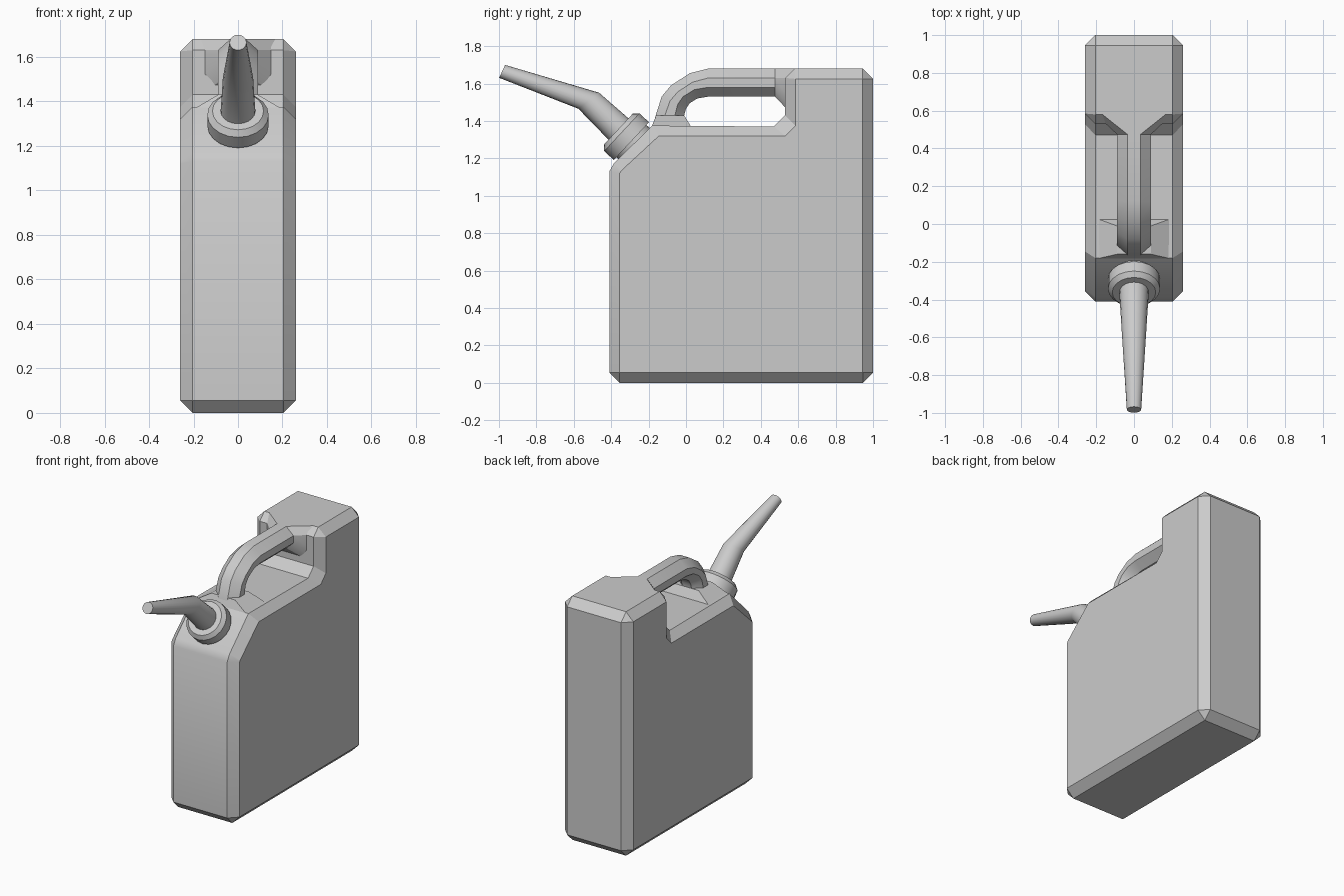
import bpy, bmesh, math
from mathutils import Vector

if "Cube" in bpy.data.objects:
    bpy.data.objects.remove(bpy.data.objects["Cube"])


def loft(name, rings):
    """Skin a list of equally sized point rings, cap both ends."""
    bm = bmesh.new()
    vs = [[bm.verts.new(p) for p in r] for r in rings]
    n = len(rings[0])
    for a, b in zip(vs, vs[1:]):
        for i in range(n):
            j = (i + 1) % n
            bm.faces.new((a[i], a[j], b[j], b[i]))
    bm.faces.new(vs[0])
    bm.faces.new(vs[-1])
    bmesh.ops.remove_doubles(bm, verts=bm.verts, dist=0.0005)
    bmesh.ops.recalc_face_normals(bm, faces=bm.faces)
    me = bpy.data.meshes.new(name)
    bm.to_mesh(me)
    bm.free()
    ob = bpy.data.objects.new(name, me)
    bpy.context.collection.objects.link(ob)
    bpy.ops.object.select_all(action='DESELECT')
    ob.select_set(True)
    bpy.context.view_layer.objects.active = ob
    bpy.ops.object.shade_smooth_by_angle(angle=math.radians(30))
    return ob


# Can body: side profile (y, z), outer outline paired with chamfered side face
profile = [
    ((-0.355, 0), (-0.355, 0.055)),
    ((0.945, 0), (0.945, 0.055)),
    ((1, 0.055), (0.945, 0.055)),
    ((1, 1.625), (0.945, 1.625)),
    ((0.945, 1.68), (0.945, 1.625)),
    ((0.58, 1.68), (0.585, 1.625)),
    ((0.53, 1.63), (0.585, 1.625)),
    ((0.53, 1.43), (0.585, 1.375)),
    ((0.47, 1.37), (0.53, 1.32)),
    ((-0.18, 1.375), (-0.145, 1.32)),
    ((-0.385, 1.175), (-0.345, 1.135)),
    ((-0.41, 1.13), (-0.355, 1.12)),
    ((-0.41, 0.055), (-0.355, 0.055)),
]
loft("can_body", [[(x, *pair[k]) for pair in profile]
                  for x, k in ((-0.26, 1), (-0.205, 0), (0.205, 0), (0.26, 1))])


# Handle: eight-sided section between an outer and an inner point (y, z)
def handle_ring(outer, inner, half=0.09, flat=0.035):
    o, i = Vector((0, *outer)), Vector((0, *inner))
    c = (i - o).normalized() * 0.05
    x = Vector((1, 0, 0))
    return [o - x * flat, o + x * flat, o + c + x * half, i - c + x * half,
            i + x * flat, i - x * flat, i - c - x * half, o + c - x * half]


handle_path = [
    ((-0.18, 1.36), (-0.01, 1.36)), ((-0.165, 1.42), (-0.01, 1.43)),
    ((-0.13, 1.53), (0.0, 1.465)), ((-0.08, 1.59), (0.02, 1.495)),
    ((0.02, 1.655), (0.06, 1.52)), ((0.12, 1.68), (0.118, 1.53)),
    ((0.475, 1.68), (0.475, 1.53)),
]
rings = [handle_ring(*p) for p in handle_path]
rings.append(handle_ring((0.582, 1.68), (0.582, 1.42), 0.205, 0.17))  # flare into tank
loft("handle", rings)

# Sloped foot where the handle meets the deck
loft("handle_foot", [
    [(-0.2, -0.185, 1.365), (0.2, -0.185, 1.365), (0.2, 0.03, 1.365), (-0.2, 0.03, 1.365)],
    [(-0.09, -0.16, 1.43), (0.09, -0.16, 1.43), (0.09, -0.01, 1.43), (-0.09, -0.01, 1.43)]])


# Round parts: rings with a centre and an in-plane up direction (y, z)
def circle(centre, up, rx, ru=None, n=20):
    c, u = Vector((0, *centre)), Vector((0, *up)).normalized()
    return [c + Vector((1, 0, 0)) * rx * math.cos(2 * math.pi * i / n)
            + u * (ru or rx) * math.sin(2 * math.pi * i / n) for i in range(n)]


axis = Vector((-0.73, 0.68)).normalized()
side = (axis.y, -axis.x)
root = Vector((-0.365, 1.36))

# Screw collar
loft("spout_collar", [circle(root + axis * t, side, r) for t, r in
                      ((-0.16, 0.118), (-0.10, 0.118), (-0.10, 0.138),
                       (-0.03, 0.138), (-0.005, 0.115), (-0.005, 0.09))])

# Bent, tapering spout
loft("spout", [circle(root - axis * 0.05, side, 0.08),
               circle((-0.52, 1.508), (0.11, 0.085), 0.068, 0.07),
               circle((-0.983, 1.665), (0.032, 0.07), 0.038)])
